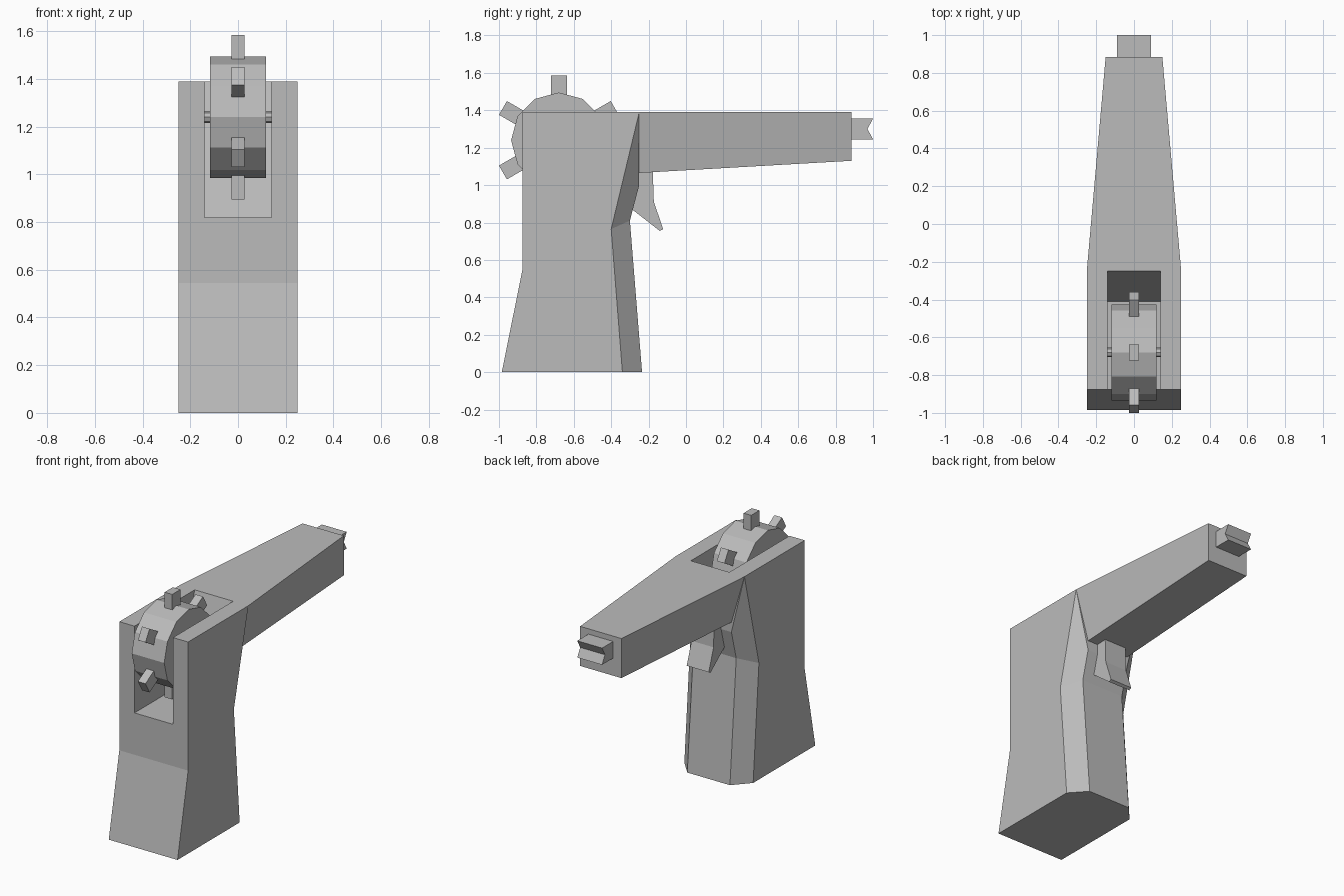
import bpy, bmesh, math
from mathutils import Matrix, Vector

cube = bpy.data.objects.get("Cube")
if cube:
    bpy.data.objects.remove(cube, do_unlink=True)

grey = bpy.data.materials.new("plain grey")
grey.use_nodes = True
COLOUR = (0.5, 0.5, 0.5, 1)
grey.diffuse_color = COLOUR
grey.node_tree.nodes["Principled BSDF"].inputs["Base Color"].default_value = COLOUR


def finish(name, bm):
    bmesh.ops.recalc_face_normals(bm, faces=bm.faces)
    mesh = bpy.data.meshes.new(name)
    bm.to_mesh(mesh)
    bm.free()
    mesh.materials.append(grey)
    ob = bpy.data.objects.new(name, mesh)
    bpy.context.collection.objects.link(ob)
    return ob


def extrude_x(name, profile, half):
    """Extrude a (y, z) profile evenly to both sides of x = 0."""
    bm = bmesh.new()
    face = bm.faces.new([bm.verts.new((-half, y, z)) for y, z in profile])
    out = bmesh.ops.extrude_face_region(bm, geom=[face])
    moved = [v for v in out["geom"] if isinstance(v, bmesh.types.BMVert)]
    bmesh.ops.translate(bm, verts=moved, vec=(2 * half, 0, 0))
    return finish(name, bm)


def ring(radius, sides, centre):
    steps = [2 * math.pi * i / sides for i in range(sides)]
    return [(centre.y + radius * math.cos(a), centre.z + radius * math.sin(a)) for a in steps]


# Grip and barrel in one shell: outline corners of one half, mirrored across x
W, N = 0.25, 0.155
corners = {
    "a": (W, -0.875, 1.39), "b": (W, -0.25, 1.39), "c": (W, -0.4, 0.765),
    "d": (W, -0.34, 0), "e": (W, -0.985, 0), "f": (W, -0.875, 0.545),
    "g": (N, -0.25, 1.065), "h": (N, -0.25, 1.0), "i": (N, -0.3, 0.81),
    "j": (N, -0.235, 0), "k": (0.15, 0.885, 1.39), "l": (0.15, 0.885, 1.13),
}
bm = bmesh.new()
left = {n: bm.verts.new(p) for n, p in corners.items()}
right = {n: bm.verts.new((-p[0], p[1], p[2])) for n, p in corners.items()}
for side in ("afedcb", "bcih", "bhg", "cdji", "bglk"):
    bm.faces.new([left[n] for n in side])
    bm.faces.new([right[n] for n in reversed(side)])
for span in ("af", "fe", "edj", "ji", "ih", "hg", "gl", "lk", "kba"):
    bm.faces.new([left[n] for n in span] + [right[n] for n in reversed(span)])
body = finish("grip_and_barrel", bm)

# Open slot for the wheel, with a sloping rear wall
cutter = extrude_x("slot_cutter", [(-1.2, 0.82), (-0.41, 0.82), (-0.208, 1.54), (-1.2, 1.54)], 0.14)
cutter.hide_render = True
cut = body.modifiers.new("slot", "BOOLEAN")
cut.operation = "DIFFERENCE"
cut.solver = "EXACT"
cut.object = cutter
bpy.context.view_layer.objects.active = body
bpy.ops.object.modifier_apply(modifier=cut.name)
bpy.data.objects.remove(cutter, do_unlink=True)

# Toothed wheel on its axle
hub = Vector((0, -0.68, 1.24))
extrude_x("wheel", ring(0.255, 12, hub), 0.118)
extrude_x("wheel_axle", ring(0.025, 8, hub), 0.145)
for k in range(6):
    bm = bmesh.new()
    bmesh.ops.create_cube(bm, size=1)
    spin = Matrix.Rotation(math.radians(60 * k), 4, "X")
    bm.transform(Matrix.Translation(hub) @ spin @ Matrix.Translation((0, 0, 0.27))
                 @ Matrix.Diagonal((0.055, 0.085, 0.15, 1)))
    finish(f"wheel_tooth_{k + 1}", bm)

# Trigger
extrude_x("trigger", [(-0.31, 1.09), (-0.178, 1.09), (-0.172, 0.91), (-0.122, 0.765),
                      (-0.14, 0.755), (-0.275, 0.86), (-0.31, 0.885)], 0.08)

# Notched barrel tip
extrude_x("barrel_tip", [(0.87, 1.245), (1.0, 1.245), (0.97, 1.3), (1.0, 1.355), (0.87, 1.355)], 0.09)
